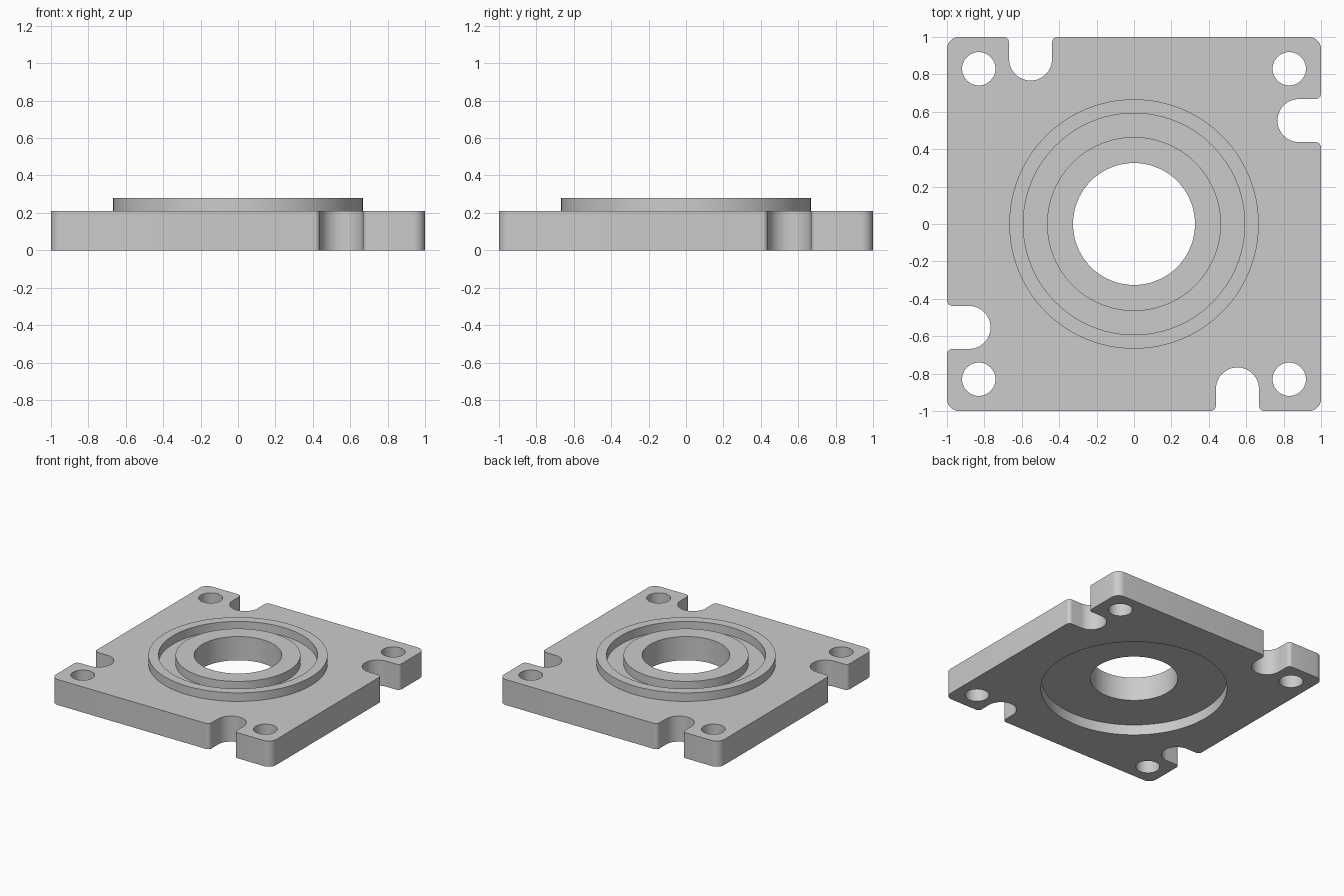
import bpy
import bmesh
from math import cos, sin, radians, pi

if "Cube" in bpy.data.objects:
    bpy.data.objects.remove(bpy.data.objects["Cube"], do_unlink=True)

PLATE_TOP, COLLAR_TOP, RECESS = 0.21, 0.28, 0.085
CORNER, LIP = 0.065, 0.03
SLOT_X, SLOT_R, SLOT_Y = -0.553, 0.115, 0.882

metal = bpy.data.materials.new("plain grey metal")
metal.use_nodes = True
grey = (0.6, 0.6, 0.6, 1)
metal.diffuse_color = grey
metal.node_tree.nodes["Principled BSDF"].inputs["Base Color"].default_value = grey


def arc(cx, cy, r, start, end, steps):
    angles = [radians(start + (end - start) * i / steps) for i in range(steps + 1)]
    return [(cx + r * cos(a), cy + r * sin(a)) for a in angles]


def add_object(name, bm):
    bmesh.ops.recalc_face_normals(bm, faces=bm.faces)
    mesh = bpy.data.meshes.new(name)
    bm.to_mesh(mesh)
    bm.free()
    mesh.materials.append(metal)
    obj = bpy.data.objects.new(name, mesh)
    bpy.context.collection.objects.link(obj)
    return obj


def prism(name, outline, low, high):
    bm = bmesh.new()
    face = bm.faces.new([bm.verts.new((x, y, low)) for x, y in outline])
    top = bmesh.ops.extrude_face_region(bm, geom=[face])["geom"]
    verts = [v for v in top if isinstance(v, bmesh.types.BMVert)]
    bmesh.ops.translate(bm, verts=verts, vec=(0, 0, high - low))
    return add_object(name, bm)


def disc(name, r, low, high, x=0, y=0, sides=96):
    return prism(name, arc(x, y, r, 0, 360, sides)[:-1], low, high)


def combine(target, tool, operation="DIFFERENCE"):
    mod = target.modifiers.new(tool.name, "BOOLEAN")
    mod.operation, mod.solver, mod.object = operation, "EXACT", tool
    bpy.ops.object.select_all(action="DESELECT")
    bpy.context.view_layer.objects.active = target
    target.select_set(True)
    bpy.ops.object.modifier_apply(modifier=mod.name)
    bpy.data.objects.remove(tool, do_unlink=True)


# Square plate outline: one rounded corner and one edge slot, turned four times
quarter = (
    arc(CORNER - 1, 1 - CORNER, CORNER, 180, 90, 10)
    + arc(SLOT_X - SLOT_R - LIP, 1 - LIP, LIP, 90, 0, 8)
    + arc(SLOT_X, SLOT_Y, SLOT_R, 180, 360, 32)
    + arc(SLOT_X + SLOT_R + LIP, 1 - LIP, LIP, 180, 90, 8)
)
outline = []
for turn in range(4):
    c, s = cos(turn * pi / 2), sin(turn * pi / 2)
    outline += [(x * c + y * s, y * c - x * s) for x, y in quarter]
plate = prism("flange_plate", outline, 0, PLATE_TOP)

# Raised collar with a ring groove in its top
combine(plate, disc("collar", 0.667, 0.15, COLLAR_TOP), "UNION")
groove = disc("groove_cutter", 0.592, PLATE_TOP, 0.4)
combine(groove, disc("groove_core", 0.465, 0.1, 0.5))
combine(plate, groove)

# Underside recess and central bore
combine(plate, disc("recess_cutter", 0.693, -0.2, RECESS))
combine(plate, disc("bore_cutter", 0.326, -0.3, 0.5))

# Four bolt holes
for x in (-0.83, 0.83):
    for y in (-0.83, 0.83):
        combine(plate, disc("bolt_hole_cutter", 0.089, -0.3, 0.5, x, y, 48))

bpy.ops.object.select_all(action="DESELECT")
plate.select_set(True)
bpy.context.view_layer.objects.active = plate
bpy.ops.object.shade_smooth_by_angle(angle=radians(30))
